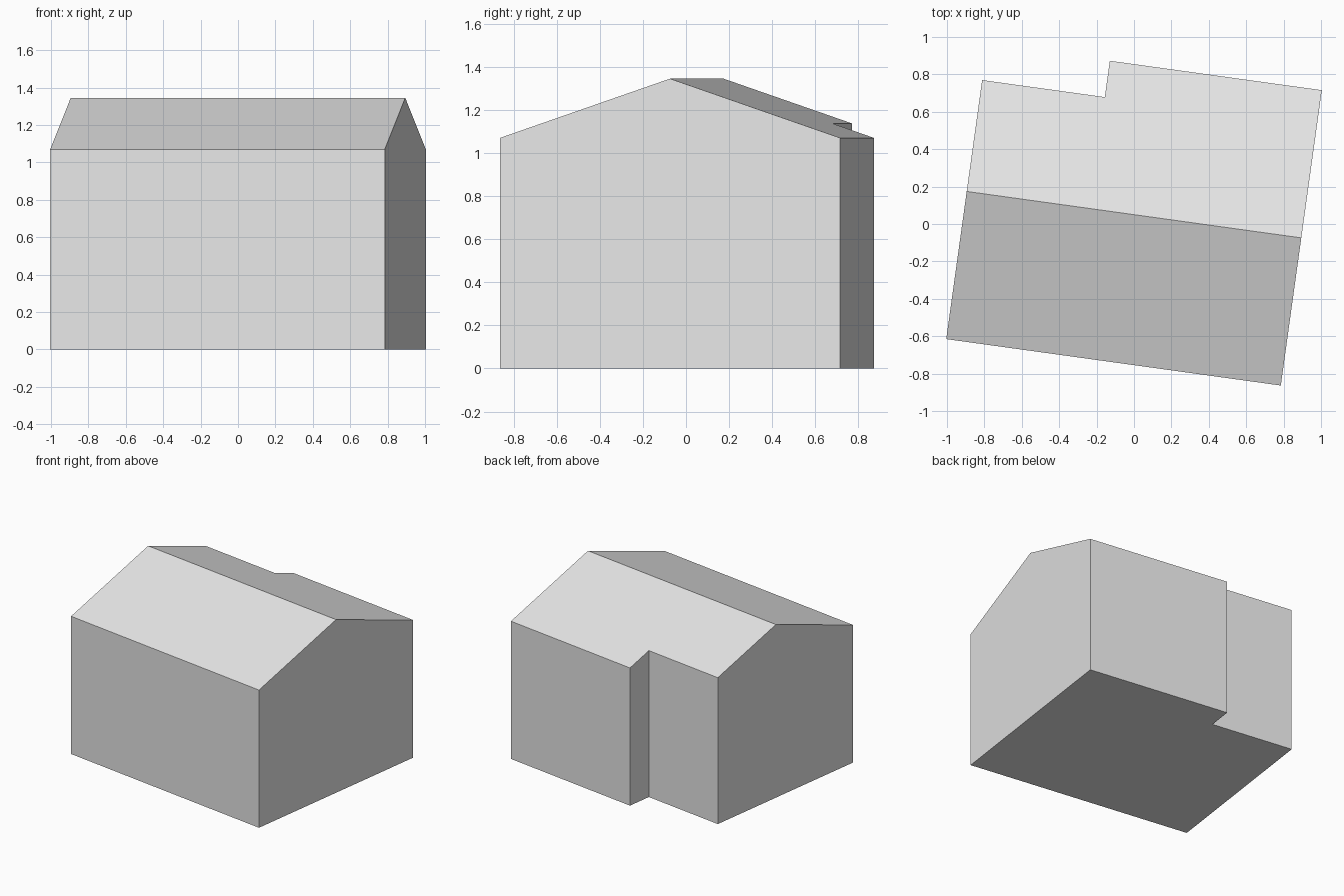
import bpy
import bmesh
import math
from mathutils import Matrix

cube = bpy.data.objects.get("Cube")
if cube:
    bpy.data.objects.remove(cube, do_unlink=True)

HALF_LENGTH, HALF_DEPTH = 0.903, 0.797
NOTCH_X, NOTCH_Y = -0.241, 0.601
EAVE, RIDGE = 1.07, 1.345


def roof_height(y):
    return RIDGE - (RIDGE - EAVE) * abs(y) / HALF_DEPTH


# Single plain colour
grey = bpy.data.materials.new("light_grey")
grey.use_nodes = True
colour = (0.8, 0.8, 0.8, 1)
grey.diffuse_color = colour
grey.node_tree.nodes["Principled BSDF"].inputs["Base Color"].default_value = colour

# Footprint, counter-clockwise, with the ridge ends on the gables
footprint = [
    (-HALF_LENGTH, -HALF_DEPTH), (HALF_LENGTH, -HALF_DEPTH),
    (HALF_LENGTH, 0), (HALF_LENGTH, HALF_DEPTH),
    (NOTCH_X, HALF_DEPTH), (NOTCH_X, NOTCH_Y),
    (-HALF_LENGTH, NOTCH_Y), (-HALF_LENGTH, 0),
]
bm = bmesh.new()
base = [bm.verts.new((x, y, 0)) for x, y in footprint]
top = [bm.verts.new((x, y, roof_height(y))) for x, y in footprint]

# Floor and walls
bm.faces.new(base[::-1])
count = len(footprint)
for i in range(count):
    j = (i + 1) % count
    bm.faces.new((base[i], base[j], top[j], top[i]))

# Front and back roof slopes meeting at the ridge
bm.faces.new([top[i] for i in (0, 1, 2, 7)])
bm.faces.new(top[2:])

# Merge the two halves of each gable into one flat face
bmesh.ops.dissolve_limit(bm, angle_limit=math.radians(1),
                         verts=bm.verts[:], edges=bm.edges[:])
bmesh.ops.recalc_face_normals(bm, faces=bm.faces[:])

# Turn the house on its plot
bm.transform(Matrix.Translation((0, 0.05, 0))
             @ Matrix.Rotation(math.radians(-7.9), 4, 'Z'))

mesh = bpy.data.meshes.new("house_body")
bm.to_mesh(mesh)
bm.free()
mesh.materials.append(grey)
house = bpy.data.objects.new("house_body", mesh)
bpy.context.collection.objects.link(house)
